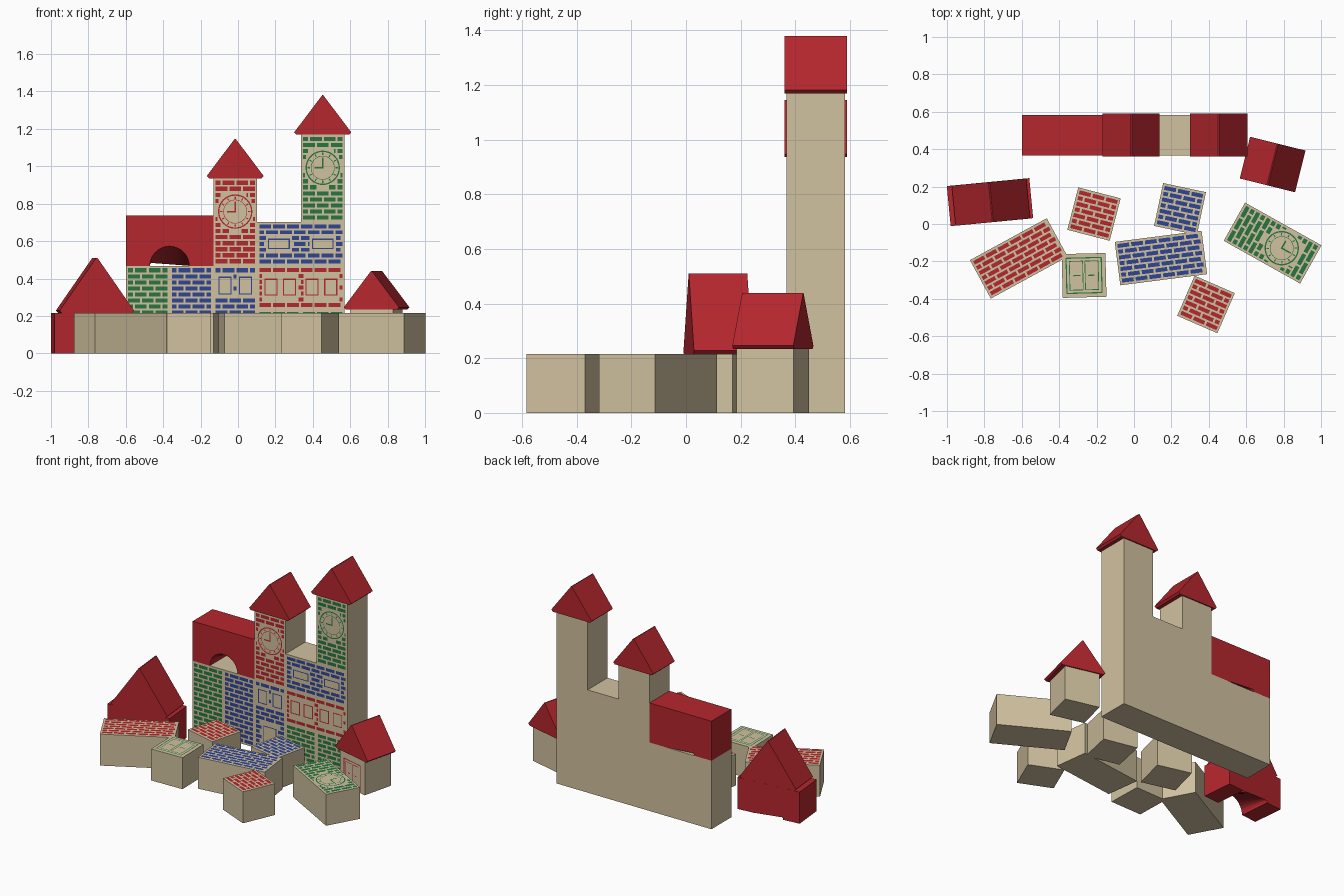
import bpy, bmesh, math
from mathutils import Matrix

if "Cube" in bpy.data.objects:
    bpy.data.objects.remove(bpy.data.objects["Cube"])

U, D = 0.234, 0.215      # block module and block depth
YB = 0.475               # centre line of the castle wall


def material(name, rgb):
    m = bpy.data.materials.new(name)
    m.diffuse_color = (*rgb, 1)
    m.use_nodes = True
    m.node_tree.nodes["Principled BSDF"].inputs["Base Color"].default_value = m.diffuse_color
    return m


TAN = material("wood", (0.64, 0.54, 0.35))
RED = material("red", (0.46, 0.02, 0.027))
GREEN = material("green", (0.02, 0.18, 0.05))
BLUE = material("blue", (0.03, 0.06, 0.30))


def finish(name, bm, mats, matrix):
    me = bpy.data.meshes.new(name)
    bm.to_mesh(me)
    bm.free()
    for m in mats:
        me.materials.append(m)
    ob = bpy.data.objects.new(name, me)
    ob.matrix_world = matrix
    bpy.context.collection.objects.link(ob)


def upright(x, z, y=YB, ang=0):
    return Matrix.Translation((x, y, z)) @ Matrix.Rotation(math.radians(ang), 4, 'Z')


def lying(x, y, ang, h):
    # painted face turned up, centred on x, y
    return (Matrix.Translation((x, y, D / 2)) @ Matrix.Rotation(math.radians(ang), 4, 'Z')
            @ Matrix.Rotation(-math.pi / 2, 4, 'X') @ Matrix.Translation((0, 0, -h / 2)))


# --- painted details, drawn in face coordinates (x, z) ---
def poly(bm, pts):
    f = bm.faces.new([bm.verts.new((x, -D / 2 - 0.002, z)) for x, z in pts])
    f.material_index = 1


def rect(bm, x0, z0, x1, z1):
    poly(bm, [(x0, z0), (x1, z0), (x1, z1), (x0, z1)])


def frame(bm, x0, z0, x1, z1, t=0.006):
    rect(bm, x0, z0, x1, z0 + t)
    rect(bm, x0, z1 - t, x1, z1)
    rect(bm, x0, z0 + t, x0 + t, z1 - t)
    rect(bm, x1 - t, z0 + t, x1, z1 - t)


def ring(bm, cz, r, t, n=32):
    p = [(math.cos(2 * math.pi * i / n), math.sin(2 * math.pi * i / n)) for i in range(n + 1)]
    for (a, b), (c, d) in zip(p, p[1:]):
        q = r - t
        poly(bm, [(a * q, cz + b * q), (a * r, cz + b * r), (c * r, cz + d * r), (c * q, cz + d * q)])


def clock(bm, cz):
    ring(bm, cz, 0.092, 0.007)
    ring(bm, cz, 0.064, 0.003)
    for i in range(12):
        a = i * math.pi / 6
        ca, sa = math.cos(a), math.sin(a)
        poly(bm, [(ca * r - sa * s, cz + sa * r + ca * s)
                  for r, s in ((0.068, -0.003), (0.081, -0.003), (0.081, 0.003), (0.068, 0.003))])
    rect(bm, -0.004, cz - 0.004, 0.004, cz + 0.055)
    rect(bm, -0.045, cz - 0.004, -0.004, cz + 0.004)


def bricks(bm, w, h, holes=(), disc=None):
    rows = round((h - 0.02) / 0.031)
    pitch = (h - 0.016) / rows
    for r in range(rows):
        z0 = 0.008 + r * pitch + 0.005
        z1 = z0 + pitch - 0.010
        cuts = [(a, b) for a, c, b, d in holes if z1 > c and z0 < d]
        if disc is not None:
            dz = max(0, abs((z0 + z1) / 2 - disc) - 0.01)
            if dz < 0.1:
                k = math.sqrt(0.1 ** 2 - dz ** 2)
                cuts.append((-k, k))
        x = -w / 2 + 0.012 - (0.037 if r % 2 else 0)
        while x < w / 2 - 0.02:
            spans = [(max(x, -w / 2 + 0.012), min(x + 0.063, w / 2 - 0.012))]
            for a, b in cuts:
                spans = [s for p, q in spans for s in ((p, min(q, a)), (max(p, b), q)) if s[1] > s[0]]
            for p, q in spans:
                if q - p > 0.008:
                    rect(bm, p, z0, q, z1)
            x += 0.074


def block(name, w, h, matrix, colour, wins=(), disc=None, brick=True, panes=False):
    bm = bmesh.new()
    bmesh.ops.create_cube(bm, size=1, matrix=Matrix.Translation((0, 0, h / 2)) @ Matrix.Diagonal((w, D, h, 1)))
    g = 0.012
    if brick:
        bricks(bm, w, h, [(a - g, b - g, c + g, d + g) for a, b, c, d in wins], disc)
    for a, b, c, d in wins:
        frame(bm, a, b, c, d)
        if panes:
            m, n = (a + c) / 2, (b + d) / 2
            frame(bm, a + 0.018, b + 0.018, m - 0.004, d - 0.018, 0.004)
            frame(bm, m + 0.004, b + 0.018, c - 0.018, d - 0.018, 0.004)
            rect(bm, a + 0.04, n - 0.003, m - 0.02, n + 0.003)
            rect(bm, m + 0.02, n - 0.003, c - 0.04, n + 0.003)
    if disc is not None:
        clock(bm, disc)
    finish(name, bm, (TAN, colour), matrix)


def prism(name, front, back, depth, matrix):
    # solid between two outlines with the same number of points
    bm = bmesh.new()
    f = [bm.verts.new((x, -depth / 2, z)) for x, z in front]
    b = [bm.verts.new((x, depth / 2, z)) for x, z in back]
    bm.faces.new(f)
    bm.faces.new(b[::-1])
    n = len(f)
    for i in range(n):
        bm.faces.new((f[i], b[i], b[(i + 1) % n], f[(i + 1) % n]))
    bmesh.ops.recalc_face_normals(bm, faces=bm.faces)
    finish(name, bm, (RED,), matrix)


def roof(name, w, h, depth, matrix):
    k = w / 2
    p = [(-k + 0.012, 0), (k - 0.012, 0), (k, 0.012), (0.003, h), (-0.003, h), (-k, 0.012)]
    prism(name, p, p, depth, matrix)


def arch(name, w, h, r, matrix):
    # the opening narrows strongly towards the back
    box = [(-w / 2, 0), (-w / 2, h), (w / 2, h), (w / 2, 0)]
    arc = [(r * math.cos(i * math.pi / 16), r * math.sin(i * math.pi / 16)) for i in range(17)]
    low = [(x, 0.016 * min(1, z / r * 3) * (1 - x / r) / 2) for x, z in arc]
    prism(name, box + arc, box + low, D, matrix)


# --- castle wall, left to right ---
X = [-0.6 + U * (i + 0.5) for i in range(5)]
block("green_brick_column", U, 2 * U, upright(X[0], 0), GREEN)
block("blue_brick_column", U, 2 * U, upright(X[1], 0), BLUE)
arch("wall_arch", 2 * U, 0.27, 0.105, upright((X[0] + X[1]) / 2, 2 * U))
block("door_column", U, 2 * U, upright(X[2], 0), BLUE,
      [(-0.09, 0.315, -0.02, 0.41), (0.02, 0.315, 0.09, 0.41), (-0.05, 0.006, 0.05, 0.17)])
block("red_clock_tower", U, 2 * U, upright(X[2], 2 * U), RED, disc=0.29)
roof("red_tower_roof", 0.305, 0.21, 0.23, upright(X[2], 4 * U))
for i in (3, 4):
    block("green_base_block", U, U, upright(X[i], 0), GREEN)
xr = (X[3] + X[4]) / 2
block("red_window_block", 2 * U, U, upright(xr, U), RED,
      [(c - 0.035, 0.075, c + 0.035, 0.165) for c in (-0.16, -0.06, 0.06, 0.16)])
block("blue_window_block", 2 * U, U, upright(xr, 2 * U), BLUE,
      [(c - 0.058, 0.09, c + 0.058, 0.145) for c in (-0.117, 0.117)])
block("green_clock_tower", U, 2 * U, upright(X[4], 3 * U), GREEN, disc=0.29)
roof("green_tower_roof", 0.305, 0.21, 0.23, upright(X[4], 5 * U))

# --- little house on the right ---
house = (0.741, 0.318)
block("house_block", U, U, upright(house[0], 0, house[1], -14), RED,
      [(-0.08, 0.01, 0.08, 0.19)], brick=False, panes=True)
roof("house_roof", 0.305, 0.205, 0.23, upright(house[0], U, house[1], -14))

# --- arch with large roof on the left ---
arch("loose_arch", 0.443, 0.216, 0.105, upright(-0.77, 0, 0.117, 5.5))
roof("loose_large_roof", 0.40, 0.295, 0.215, upright(-0.765, 0.216, 0.117, 5.5))

# --- loose blocks lying face up ---
block("loose_red_long_block", 2 * U, U, lying(-0.616, -0.184, 28.6, U), RED)
block("loose_red_block", U, U, lying(-0.214, 0.053, -14.5, U), RED)
block("loose_window_block", U, U, lying(-0.267, -0.275, 1.5, U), GREEN,
      [(-0.097, 0.02, 0.097, 0.214)], brick=False, panes=True)
block("loose_blue_long_block", 2 * U, U, lying(0.144, -0.182, 7.3, U), BLUE)
block("loose_blue_block", U, U, lying(0.246, 0.08, -12, U), BLUE)
block("loose_small_red_block", U, U, lying(0.385, -0.43, -23.5, U), RED)
block("loose_clock_block", U, 2 * U, lying(0.741, -0.102, -119.2, 2 * U), GREEN, disc=0.29)
